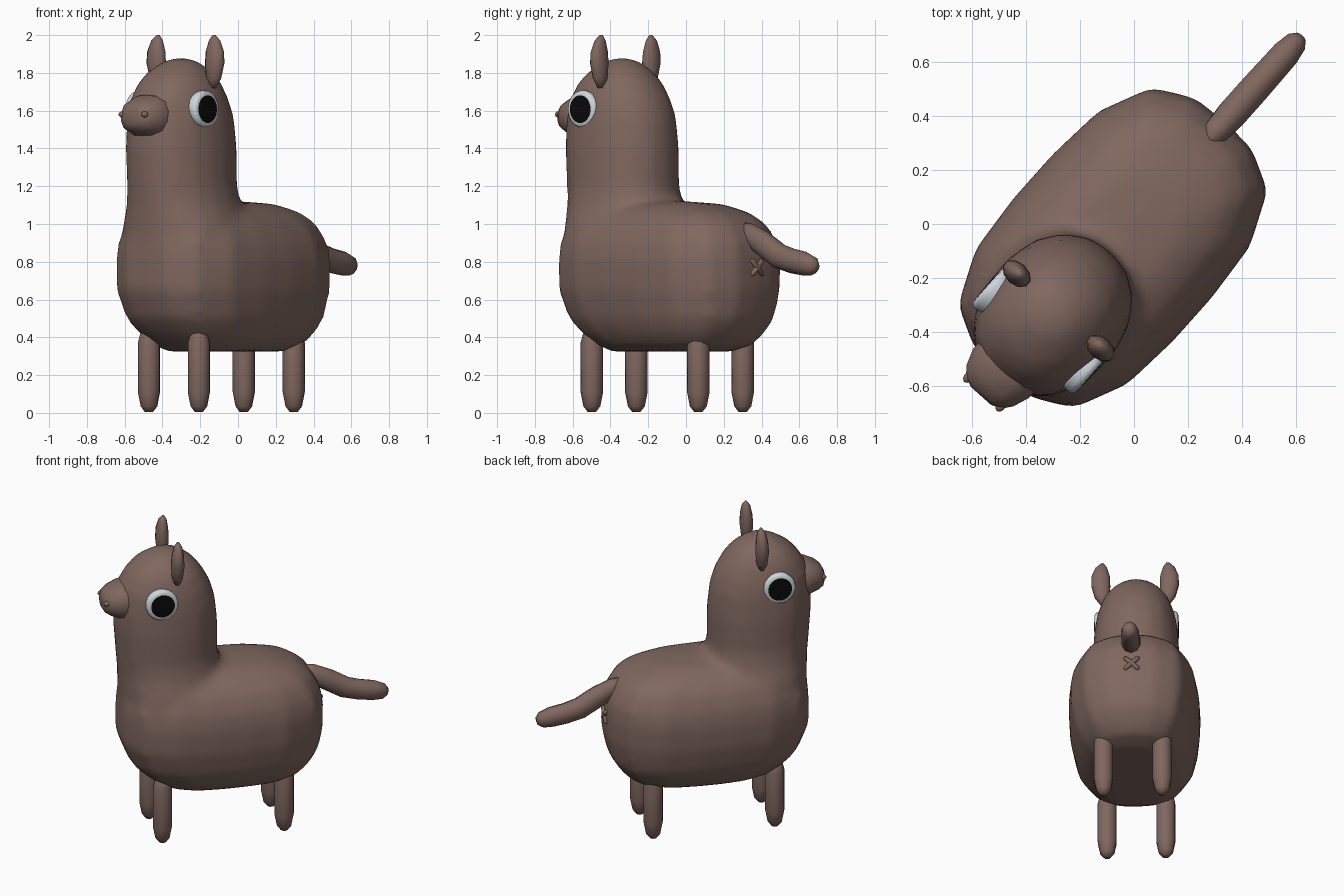
import bpy, bmesh, math
from mathutils import Vector, Matrix

cube = bpy.data.objects.get("Cube")
if cube:
    bpy.data.objects.remove(cube, do_unlink=True)

# The animal is built facing -y, then turned about z
TURN = Matrix.Rotation(math.radians(-41.7), 4, 'Z')
X, Y, Z = Vector((1, 0, 0)), Vector((0, 1, 0)), Vector((0, 0, 1))


def material(name, rgb):
    m = bpy.data.materials.new(name)
    m.use_nodes = True
    m.diffuse_color = (*rgb, 1)
    bsdf = m.node_tree.nodes["Principled BSDF"]
    bsdf.inputs["Base Color"].default_value = (*rgb, 1)
    bsdf.inputs["Roughness"].default_value = 0.9
    return m


brown = material("brown wool", (0.215, 0.136, 0.114))
pale = material("pale grey eye", (0.62, 0.686, 0.716))
black = material("black pupil", (0.003, 0.003, 0.003))


def loft(name, rings, sides=12, power=2.0, mats=(brown,), dark_from=None):
    """Skin rings of (centre, half axis a, half axis b) with superellipse sections."""
    bm = bmesh.new()
    loops = []
    for centre, a, b in rings:
        loop = []
        for i in range(sides):
            t = math.tau * (i + 0.5) / sides
            c, s = math.cos(t), math.sin(t)
            k = (abs(c) ** power + abs(s) ** power) ** (-1 / power)
            loop.append(bm.verts.new(centre + a * c * k + b * s * k))
        loops.append(loop)
    for j, (low, high) in enumerate(zip(loops, loops[1:])):
        for i in range(sides):
            n = (i + 1) % sides
            f = bm.faces.new((low[i], low[n], high[n], high[i]))
            if dark_from is not None and j >= dark_from:
                f.material_index = 1
    bm.faces.new(loops[0][::-1])
    end = bm.faces.new(loops[-1])
    if dark_from is not None:
        end.material_index = 1
    bmesh.ops.recalc_face_normals(bm, faces=bm.faces)
    bm.transform(TURN)
    me = bpy.data.meshes.new(name)
    bm.to_mesh(me)
    bm.free()
    for m in mats:
        me.materials.append(m)
    me.shade_smooth()
    ob = bpy.data.objects.new(name, me)
    bpy.context.collection.objects.link(ob)
    return ob


def slices(table):
    """Horizontal rings from (height, back, front, half width)."""
    return [(Vector((0, -(back + front) / 2, z)), X * w, Y * (front - back) / 2)
            for z, back, front, w in table]


# Body
body = loft("body", slices([
    (0.325, -0.25, 0.45, 0.20), (0.36, -0.36, 0.52, 0.27), (0.42, -0.42, 0.60, 0.32),
    (0.50, -0.475, 0.68, 0.36), (0.65, -0.505, 0.74, 0.392), (0.80, -0.505, 0.74, 0.397),
    (0.90, -0.49, 0.735, 0.38), (1.00, -0.435, 0.70, 0.335), (1.06, -0.35, 0.66, 0.275),
    (1.105, -0.20, 0.60, 0.19), (1.12, 0.0, 0.50, 0.06)]), 18, 3.1)

# Neck and head in one column, flaring into the shoulders
neck = loft("neck_and_head", slices([
    (0.75, 0.20, 0.70, 0.33), (0.90, 0.16, 0.735, 0.335), (1.00, 0.13, 0.74, 0.315),
    (1.10, 0.12, 0.745, 0.28), (1.20, 0.135, 0.755, 0.263), (1.40, 0.135, 0.77, 0.262),
    (1.55, 0.15, 0.765, 0.252), (1.65, 0.18, 0.75, 0.235), (1.74, 0.23, 0.70, 0.205),
    (1.80, 0.28, 0.645, 0.165), (1.855, 0.35, 0.56, 0.10), (1.88, 0.42, 0.49, 0.03)]), 18, 2.2)

# Fuse body and neck into one softly blended skin
bpy.ops.object.select_all(action='DESELECT')
neck.select_set(True)
body.select_set(True)
bpy.context.view_layer.objects.active = body
bpy.ops.object.join()
remesh = body.modifiers.new("fuse", 'REMESH')
remesh.mode = 'VOXEL'
remesh.voxel_size = 0.03
remesh.use_smooth_shade = True
soften = body.modifiers.new("soften", 'SMOOTH')
soften.factor = 0.5
soften.iterations = 5

# Snout
loft("snout", [(Vector((0, -u, z)), X * w, Z * h) for u, z, w, h in [
    (0.60, 1.57, 0.13, 0.11), (0.70, 1.57, 0.14, 0.115), (0.74, 1.57, 0.138, 0.113),
    (0.80, 1.568, 0.116, 0.088), (0.835, 1.565, 0.088, 0.064), (0.85, 1.563, 0.05, 0.036)]],
    14, 2.6)

# Tail, a drooping tube
path = [Vector((0, y, z)) for y, z in [
    (0.40, 0.98), (0.45, 0.95), (0.55, 0.895), (0.66, 0.83), (0.75, 0.805),
    (0.84, 0.79), (0.90, 0.777), (0.927, 0.77)]]
radii = [0.03, 0.052, 0.062, 0.062, 0.06, 0.058, 0.046, 0.022]
rings = []
for i, (p, r) in enumerate(zip(path, radii)):
    along = path[min(i + 1, len(path) - 1)] - path[max(i - 1, 0)]
    rings.append((p, X * r * 0.95, along.normalized().cross(X) * r * 1.1))
loft("tail", rings, 10)

# Small crossed crease below the tail
for name, s in (("crease_a", 1), ("crease_b", -1)):
    along = Vector((s * 0.045, 0, 0.042))
    across = Vector((-s * 0.66, 0, 0.75))
    loft(name, [(Vector((0, 0.502, 0.77)) + along * t, across * r, Y * r * 1.2)
                for t, r in [(-1, 0.006), (-0.8, 0.014), (0, 0.017), (0.8, 0.014), (1, 0.006)]], 8)

for side, s in (("left", 1), ("right", -1)):
    # Legs with rounded tops and tapered feet
    for place, u in (("front", 0.51), ("back", -0.245)):
        loft(f"{place}_{side}_leg", [(Vector((s * 0.177, -u, z)), X * r, Y * r) for z, r in [
            (0.005, 0.022), (0.035, 0.045), (0.11, 0.06), (0.37, 0.06),
            (0.42, 0.047), (0.45, 0.02)]], 10)

    # Ear: flat leaf bowed outward
    loft(f"{side}_ear", [(Vector((s * w + 0.006, -u, z)), X * a, Y * b) for z, w, u, a, b in [
        (1.72, 0.195, 0.425, 0.018, 0.015), (1.77, 0.20, 0.425, 0.046, 0.034),
        (1.85, 0.207, 0.425, 0.06, 0.042), (1.91, 0.208, 0.424, 0.058, 0.038),
        (1.97, 0.204, 0.422, 0.036, 0.026), (2.0, 0.198, 0.42, 0.01, 0.008)]], 10)

    # Eye: pale flat rim with a black middle
    loft(f"{side}_eye", [(Vector((s * w, -0.525, 1.608)), Y * r, Z * r) for w, r in [
        (0.15, 0.09), (0.23, 0.10), (0.243, 0.097), (0.251, 0.088), (0.253, 0.074),
        (0.255, 0.04), (0.256, 0.01)]], 20, mats=(pale, black), dark_from=4)

    # Nostril bump
    loft(f"{side}_nostril", [(Vector((s * 0.08, -u, 1.58)), X * r, Z * r) for u, r in [
        (0.80, 0.016), (0.835, 0.018), (0.846, 0.013), (0.852, 0.004)]], 8)
